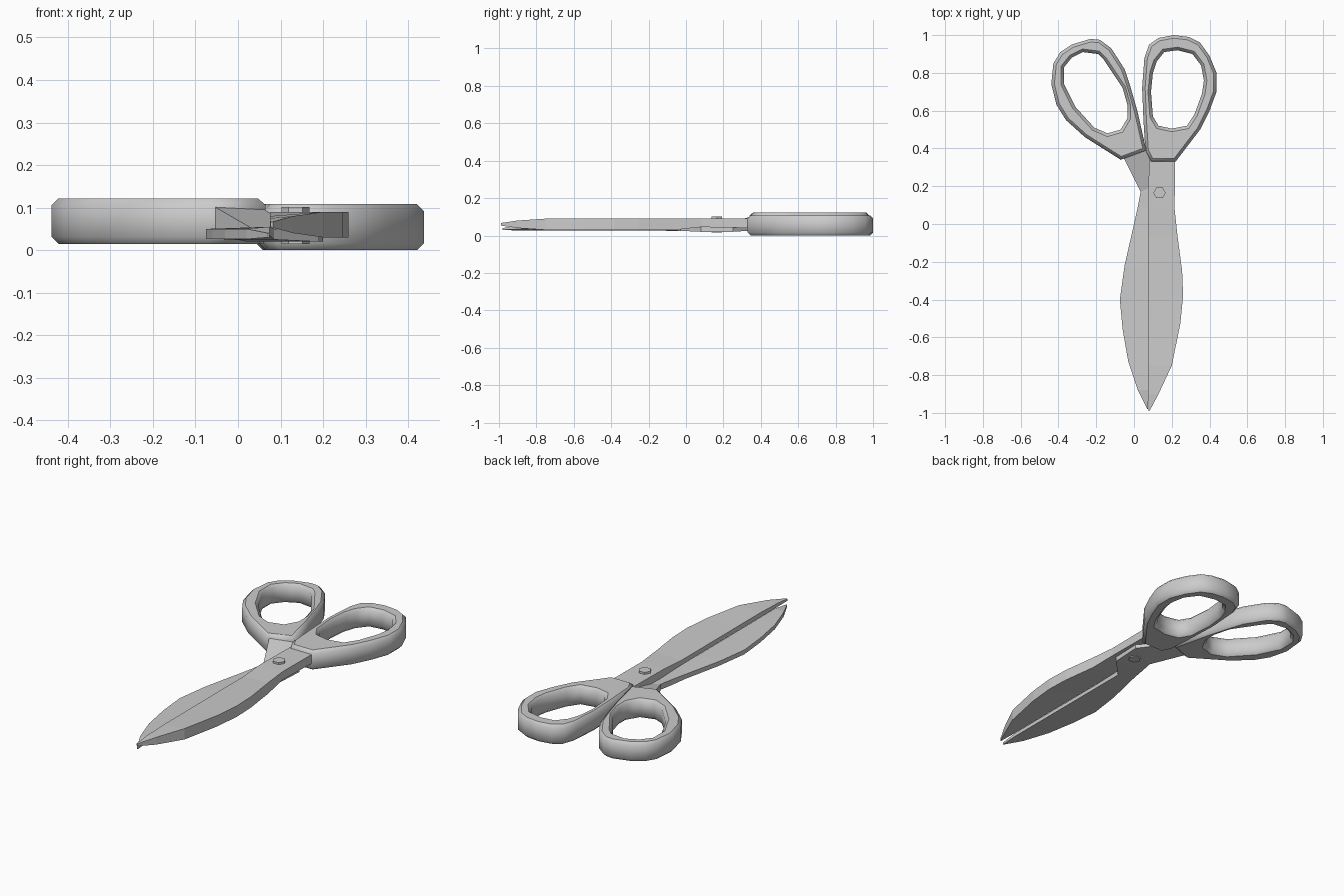
import bpy, bmesh
from mathutils import Vector

if "Cube" in bpy.data.objects:
    bpy.data.objects.remove(bpy.data.objects["Cube"])


def handle(name, outer, hole, z0, z1, bevel=0.016):
    # filled outline with a finger hole, extruded and chamfered
    cu = bpy.data.curves.new(name, 'CURVE')
    cu.dimensions = '2D'
    cu.fill_mode = 'BOTH'
    cu.extrude = (z1 - z0) / 2 - bevel
    cu.bevel_depth = bevel
    cu.bevel_resolution = 0
    cu.offset = -bevel
    for pts in (outer, hole):
        sp = cu.splines.new('POLY')
        sp.points.add(len(pts) - 1)
        for p, (x, y) in zip(sp.points, pts):
            p.co = (x, y, 0, 1)
        sp.use_cyclic_u = True
    ob = bpy.data.objects.new(name, cu)
    bpy.context.collection.objects.link(ob)
    ob.location.z = (z0 + z1) / 2
    bpy.ops.object.select_all(action='DESELECT')
    ob.select_set(True)
    bpy.context.view_layer.objects.active = ob
    bpy.ops.object.convert(target='MESH')


def blade(name, stations):
    # loft of four-sided sections: outer x,y  inner x,y  outer z low/high  inner z low/high
    bm = bmesh.new()
    rings = []
    for ox, oy, ix, iy, ol, oh, il, ih in stations:
        rings.append([bm.verts.new(c) for c in
                      ((ox, oy, ol), (ox, oy, oh), (ix, iy, ih), (ix, iy, il))])
    for a, b in zip(rings, rings[1:]):
        for i in range(4):
            j = (i + 1) % 4
            bm.faces.new((a[i], a[j], b[j], b[i]))
    bm.faces.new(rings[0])
    bm.faces.new(rings[-1][::-1])
    bmesh.ops.recalc_face_normals(bm, faces=bm.faces)
    me = bpy.data.meshes.new(name)
    bm.to_mesh(me)
    bm.free()
    bpy.context.collection.objects.link(bpy.data.objects.new(name, me))


# finger loops
handle("left_handle",
       [(-.07, .34), (-.26, .46), (-.36, .55), (-.41, .63), (-.438, .74), (-.427, .85),
        (-.39, .91), (-.33, .95), (-.23, .98), (-.18, .975), (-.12, .93), (-.05, .82),
        (-.02, .73), (.02, .59), (.065, .39)],
       [(-.37, .83), (-.33, .88), (-.27, .91), (-.19, .90), (-.16, .87), (-.06, .72),
        (-.035, .63), (-.035, .56), (-.07, .50), (-.14, .48), (-.21, .51), (-.31, .62),
        (-.37, .74)][::-1], .015, .122)
handle("right_handle",
       [(.09, .33), (.22, .33), (.35, .50), (.40, .60), (.437, .70), (.437, .80),
        (.40, .89), (.35, .96), (.29, .99), (.21, 1.0), (.13, .985), (.08, .95),
        (.055, .88), (.043, .72), (.05, .55), (.06, .39)],
       [(.20, .505), (.28, .52), (.32, .58), (.36, .69), (.37, .76), (.355, .84),
        (.31, .90), (.23, .92), (.16, .91), (.12, .86), (.10, .80), (.09, .70),
        (.10, .57), (.13, .52)], 0, .108)

# upper blade with its shank running into the right handle
right = [(.218, .36, .08, .36, .04, .09, .04, .09), (.215, .08, .075, .08, .045, .09, .05, .09)]
for x, y in ((.23, -.06), (.255, -.25), (.26, -.38), (.245, -.53), (.20, -.75)):
    right.append((x, y, .075, y, .03, .09, .055, .08))
right += [(.13, -.90, .075, -.90, .04, .08, .055, .075),
          (.082, -.99, .076, -.99, .053, .067, .055, .066)]
blade("right_blade", right)

# lower blade, its shank crossing under the pivot to the left handle
left = [(-.06, .36, .06, .41, .03, .105, .03, .10), (.035, .17, .20, .25, .02, .05, .02, .045),
        (.02, .09, .19, .08, .02, .05, .02, .045), (0, 0, .085, -.03, .025, .05, .025, .05)]
for x, y in ((-.05, -.22), (-.075, -.40), (-.06, -.56), (-.03, -.73), (.02, -.88)):
    left.append((x, y, .074, y, .026, .05, .035, .055))
left.append((.07, -.98, .074, -.98, .03, .04, .03, .04))
blade("left_blade", left)

# six-sided pivot pin
bpy.ops.mesh.primitive_cylinder_add(vertices=6, radius=.033, depth=.086,
                                    location=(.135, .165, .058), rotation=(0, 0, .5236))
bpy.context.object.name = "pivot_pin"
